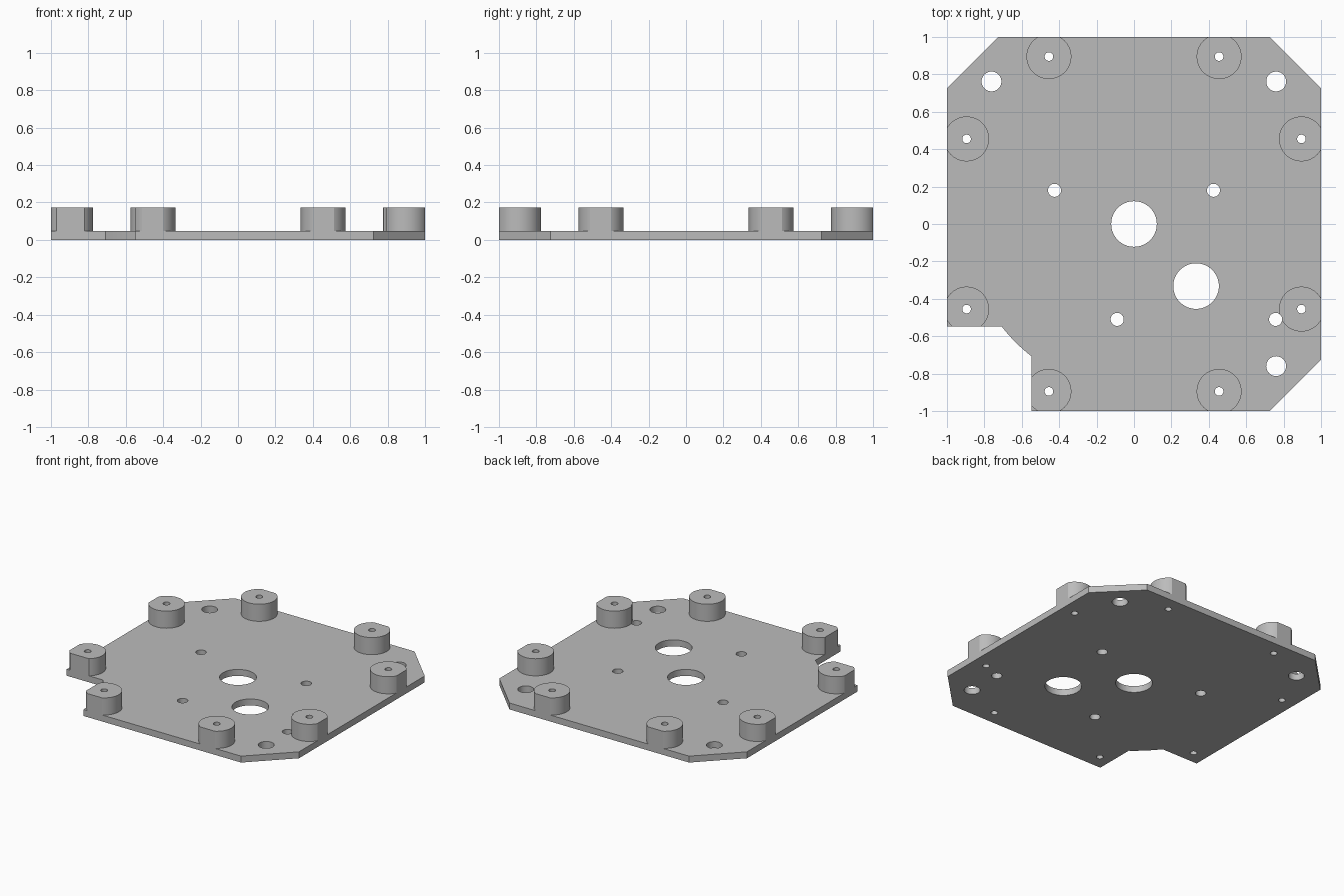
import bpy, bmesh
from math import sin, cos, radians, atan2

cube = bpy.data.objects.get("Cube")
if cube:
    bpy.data.objects.remove(cube, do_unlink=True)

THICK, TOP = 0.047, 0.172
BOSS_R, PIN_R = 0.12, 0.023

grey = bpy.data.materials.new("light_grey")
grey.use_nodes = True
grey.diffuse_color = (0.5, 0.5, 0.5, 1)
grey.node_tree.nodes["Principled BSDF"].inputs["Base Color"].default_value = (0.5, 0.5, 0.5, 1)


def prism(name, loops, z0, z1):
    """Extrude one or more closed profiles from z0 to z1."""
    bm = bmesh.new()
    for loop in loops:
        face = bm.faces.new([bm.verts.new((x, y, z0)) for x, y in loop])
        up = bmesh.ops.extrude_face_region(bm, geom=[face])["geom"]
        bmesh.ops.translate(bm, vec=(0, 0, z1 - z0),
                            verts=[v for v in up if isinstance(v, bmesh.types.BMVert)])
    bmesh.ops.recalc_face_normals(bm, faces=bm.faces)
    mesh = bpy.data.meshes.new(name)
    bm.to_mesh(mesh)
    bm.free()
    mesh.materials.append(grey)
    obj = bpy.data.objects.new(name, mesh)
    bpy.context.collection.objects.link(obj)
    return obj


def circle(x, y, r, n=48):
    return [(x + r * cos(radians(360 * i / n)), y + r * sin(radians(360 * i / n)))
            for i in range(n)]


def boolean(obj, tool, operation):
    mod = obj.modifiers.new(operation.lower(), "BOOLEAN")
    mod.object, mod.operation, mod.solver = tool, operation, "EXACT"
    bpy.context.view_layer.objects.active = obj
    bpy.ops.object.modifier_apply(modifier=mod.name)


# Plate outline: three chamfered corners and one notch with an arc about the centre
C, N, R, A = 0.725, 0.548, 0.895, 0.707
start, end = atan2(N, A), atan2(A, N)
arc = [(-R * cos(start + (end - start) * i / 8), -R * sin(start + (end - start) * i / 8))
       for i in range(9)]
outline = [(-1, -N)] + arc + [(-N, -1), (C, -1), (1, -C), (1, C), (C, 1), (-C, 1), (-1, C)]

# Boss centres, two along each edge
P, Q = 0.455, 0.895
bosses = {}
for sx, right in ((1, "left"), (-1, "right")):
    for sy, end_name in ((1, "back"), (-1, "front")):
        bosses[f"{end_name}_{right}_end_boss"] = (sx * P, sy * Q)
        bosses[f"{end_name}_{right}_side_boss"] = (sx * Q, sy * P)

# Through holes: bores, corner holes, small holes, and pin holes in the bosses
holes = [(0, 0, 0.122), (0.332, -0.332, 0.122)]
holes += [(x, y, 0.053) for x, y in ((-0.762, 0.762), (0.76, 0.762), (0.76, -0.76))]
holes += [(x, y, 0.035) for x, y in ((-0.425, 0.18), (0.425, 0.18),
                                     (-0.09, -0.51), (0.757, -0.51))]
holes += [(x, y, PIN_R) for x, y in bosses.values()]

drill = prism("drill_cutter", [circle(*h) for h in holes], -0.1, 0.3)
envelope = prism("outline_cutter", [outline], -0.1, 0.3)
parts = [prism("base_plate", [outline], 0, THICK)]

# Bosses are trimmed flush with the plate edge
for name, (x, y) in bosses.items():
    boss = prism(name, [circle(x, y, BOSS_R, 64)], THICK, TOP)
    boolean(boss, envelope, "INTERSECT")
    parts.append(boss)

for part in parts:
    boolean(part, drill, "DIFFERENCE")
    bpy.ops.object.select_all(action="DESELECT")
    part.select_set(True)
    bpy.context.view_layer.objects.active = part
    bpy.ops.object.shade_smooth_by_angle(angle=radians(25))

for helper in (drill, envelope):
    bpy.data.objects.remove(helper, do_unlink=True)
